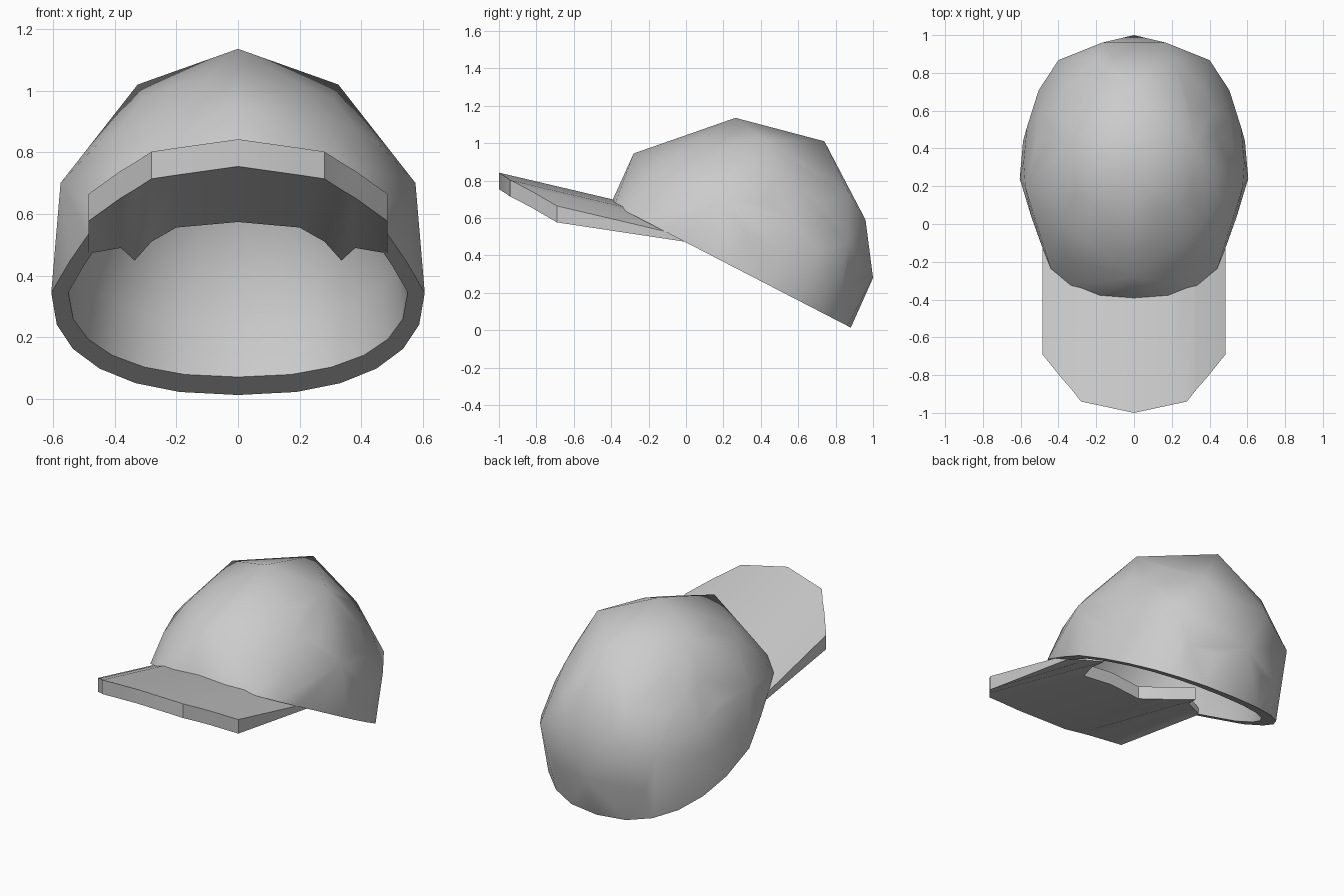
import bpy, bmesh, math
from mathutils import Matrix, Vector

if "Cube" in bpy.data.objects:
    bpy.data.objects.remove(bpy.data.objects["Cube"])

# Crown frame: local xy is the sloping rim plane, z its normal
TILT = math.atan2(0.459, 0.888)
FRAME = Matrix.Translation((0, 0.24, 0.345)) @ Matrix.Rotation(-TILT, 4, 'X')
SEG = 24


def finish(bm, name, angle):
    me = bpy.data.meshes.new(name)
    bm.to_mesh(me)
    bm.free()
    ob = bpy.data.objects.new(name, me)
    bpy.context.collection.objects.link(ob)
    bpy.ops.object.select_all(action='DESELECT')
    ob.select_set(True)
    bpy.context.view_layer.objects.active = ob
    bpy.ops.object.shade_smooth_by_angle(angle=math.radians(angle))
    return ob


def ring(a, b, h, lat):
    """Slightly squared ellipse at one latitude, narrowed at the temples."""
    c, s = math.cos(lat), math.sin(lat)
    power = 2 / (2 + 0.32 * c * c * c)
    pts = []
    for i in range(SEG):
        t = 2 * math.pi * i / SEG
        sx, cy = math.sin(t), math.cos(t)
        x = a * c * math.copysign(abs(sx) ** power, sx) if abs(sx) > 1e-6 else 0
        y = -b * c * math.copysign(abs(cy) ** power, cy) if abs(cy) > 1e-6 else 0
        if -0.56 < y < -0.01:
            limit = a + 0.31 * y - 0.12 * y * (0.56 + y)
            x = max(-limit, min(limit, x))
        pts.append(Vector((x, y, h * s)))
    return pts


# Crown outside: rounded dome with its protruding panel corners
bm = bmesh.new()
outer = ring(0.605, 0.722, 0.74, 0)
points = list(outer)
for k in range(1, 6):
    points += ring(0.605, 0.70, 0.74, k * math.pi / 12)
points += [Vector(p) for p in ((0, -0.341, 0.713), (0, -0.737, 0.294),
                               (0, 0.705, 0.291), (0, 0.139, 0.82))]
for x, y, z in ((0.325, -0.159, 0.677), (0.575, -0.205, 0.294), (0.505, 0.377, 0.29),
                (0.40, 0.50, 0.40), (0.21, 0.383, 0.631), (0.17, 0.527, 0.548)):
    points += [Vector((x, y, z)), Vector((-x, y, z))]
for p in points:
    bm.verts.new(p)
bmesh.ops.convex_hull(bm, input=bm.verts[:])
bmesh.ops.delete(bm, geom=[f for f in bm.faces if all(abs(v.co.z) < 1e-5 for v in f.verts)],
                 context='FACES')
bmesh.ops.delete(bm, geom=[v for v in bm.verts if not v.link_faces], context='VERTS')
bmesh.ops.recalc_face_normals(bm, faces=bm.faces[:])

# Rim and crown lining
rows = [[bm.verts.new(p) for p in outer]]
for k in range(6):
    rows.append([bm.verts.new(p) for p in ring(0.55, 0.595, 0.69, k * math.pi / 12)])
for lo, hi in zip(rows, rows[1:]):
    for i in range(SEG):
        j = (i + 1) % SEG
        bm.faces.new((lo[i], hi[i], hi[j], lo[j]))
top = bm.verts.new((0, 0, 0.69))
for i in range(SEG):
    bm.faces.new((rows[-1][i], top, rows[-1][(i + 1) % SEG]))
bmesh.ops.remove_doubles(bm, verts=bm.verts[:], dist=1e-4)
bmesh.ops.transform(bm, matrix=FRAME, verts=bm.verts[:])
finish(bm, "crown", 55)

# Brim: arched plate, columns given as (x, front y, back y, drop, back thickness)
half = [(0.20, -0.957, -0.20, 0.018, 0.08), (0.28, -0.94, -0.04, 0.026, 0.08),
        (0.335, -0.87, 0.14, 0.045, 0.08), (0.38, -0.82, 0.03, 0.06, 0.05),
        (0.485, -0.69, 0.0, 0.105, 0.03)]
cols = [(-c[0],) + c[1:] for c in reversed(half)] + [(0, -1, -0.20, 0, 0.08)] + half
bm = bmesh.new()
loops = []
for x, f, b, d, t in cols:
    zf = 0.842 - 0.235 * (f + 1) - d
    zb = 0.842 - 0.235 * (b + 1) - d
    loops.append([bm.verts.new(c) for c in
                  ((x, f, zf), (x, b, zb), (x, b, zb - t), (x, f, zf - 0.088))])
for l, r in zip(loops, loops[1:]):
    for i in range(4):
        j = (i + 1) % 4
        bm.faces.new((l[i], r[i], r[j], l[j]))
bm.faces.new(loops[0])
bm.faces.new(loops[-1])
bmesh.ops.recalc_face_normals(bm, faces=bm.faces[:])
finish(bm, "brim", 30)
